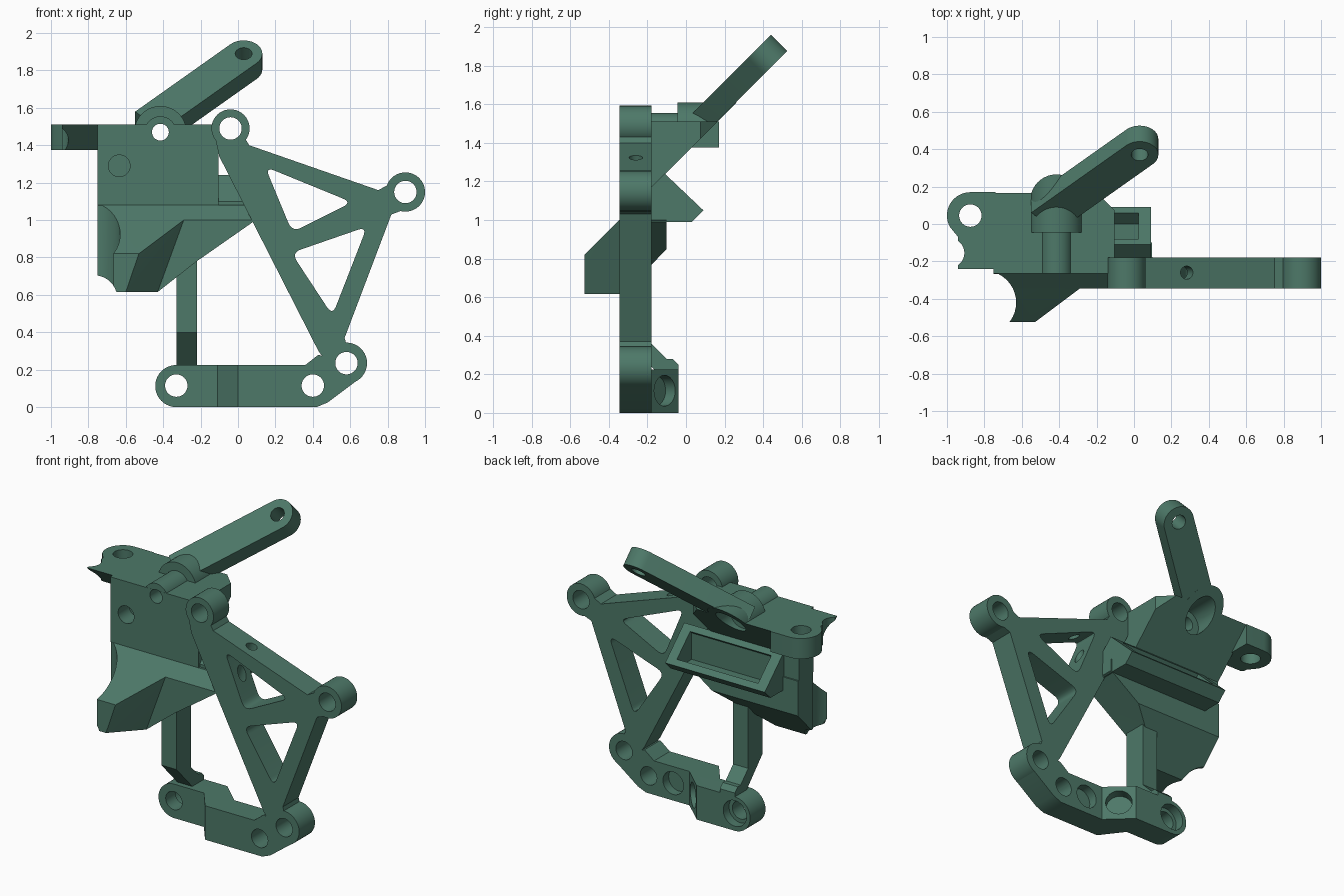
import bpy, bmesh, math
from mathutils import Matrix, Vector

if "Cube" in bpy.data.objects:
    bpy.data.objects.remove(bpy.data.objects["Cube"])

green = bpy.data.materials.new("dark_green")
green.diffuse_color = (0.075, 0.19, 0.14, 1)
green.use_nodes = True
green.node_tree.nodes["Principled BSDF"].inputs["Base Color"].default_value = green.diffuse_color


def finish(name, bm, mat=None):
    bmesh.ops.recalc_face_normals(bm, faces=bm.faces[:])
    me = bpy.data.meshes.new(name)
    bm.to_mesh(me)
    bm.free()
    if mat:
        me.transform(mat)
    me.materials.append(green)
    ob = bpy.data.objects.new(name, me)
    bpy.context.collection.objects.link(ob)
    return ob


def prism(name, pts, a, b, axis, mat=None):
    """Extrude a 2D outline from a to b along an axis."""
    place = {'x': lambda p, t: (t, p[0], p[1]),
             'y': lambda p, t: (p[0], t, p[1]),
             'z': lambda p, t: (p[0], p[1], t)}[axis]
    bm = bmesh.new()
    lo = [bm.verts.new(place(p, a)) for p in pts]
    hi = [bm.verts.new(place(p, b)) for p in pts]
    bm.faces.new(lo)
    bm.faces.new(hi)
    n = len(pts)
    for i in range(n):
        j = (i + 1) % n
        bm.faces.new((lo[i], lo[j], hi[j], hi[i]))
    return finish(name, bm, mat)


def cyl(name, c, r, a, b, axis='y', mat=None, n=40):
    pts = [(c[0] + r * math.cos(2 * math.pi * i / n),
            c[1] + r * math.sin(2 * math.pi * i / n)) for i in range(n)]
    return prism(name, pts, a, b, axis, mat)


def rod(name, p, q, r):
    p, q = Vector(p), Vector(q)
    m = Matrix.Translation(p) @ (q - p).to_track_quat('Z', 'Y').to_matrix().to_4x4()
    return cyl(name, (0, 0), r, 0, (q - p).length, 'z', m, 24)


def rounded(pts, d):
    """Round every corner of an outline."""
    out = []
    for i, p in enumerate(pts):
        p = Vector(p)
        a = p + (Vector(pts[i - 1]) - p).normalized() * d
        b = p + (Vector(pts[(i + 1) % len(pts)]) - p).normalized() * d
        for k in range(7):
            t = k / 6
            out.append(tuple(a * (1 - t) ** 2 + p * 2 * t * (1 - t) + b * t * t))
    return out


def boolean(ob, tools, op='DIFFERENCE'):
    bpy.context.view_layer.objects.active = ob
    for t in tools:
        m = ob.modifiers.new("bool", 'BOOLEAN')
        m.operation, m.solver, m.object = op, 'EXACT', t
        bpy.ops.object.modifier_apply(modifier=m.name)
    return ob


helpers = []


def helper(ob):
    ob.hide_render = True
    helpers.append(ob)
    return ob


F, B = -0.345, -0.18   # front and back of the flat frame

# Truss frame: outline, round bosses, triangular windows and bores
truss = prism("truss_frame", [(-0.12, 1.43), (-0.10, 1.34), (0.43, 0.30), (0.50, 0.2),
              (0.60, 0.26), (0.57, 0.37), (0.82, 1.03), (0.90, 1.06), (0.86, 1.22),
              (0.75, 1.16), (0.06, 1.40), (0.0, 1.50)], F, B, 'y')
bosses = [((-0.04, 1.49), 0.102), ((0.895, 1.15), 0.105), ((0.58, 0.235), 0.11)]
boolean(truss, [helper(cyl("boss", c, r, F, B)) for c, r in bosses], 'UNION')
cuts = [cyl("bore", c, 0.06, -0.5, 0) for c, r in bosses]
cuts += [prism("window", rounded(w, 0.055), -0.5, 0, 'y') for w in (
    [(0.145, 1.285), (0.61, 1.095), (0.29, 0.935)],
    [(0.285, 0.825), (0.69, 0.965), (0.505, 0.49)])]
cuts.append(rod("pin_hole", (0.31, -0.26, 1.40), (0.165, -0.26, 1.0), 0.035))
boolean(truss, [helper(c) for c in cuts])

# Cranked base bar with a round left end and a chamfered right end
base = prism("base_bar", [(0.42, F), (0, F), (-0.11, -0.2), (-0.33, -0.2), (-0.33, -0.04),
             (-0.05, -0.04), (0.10, B), (0.42, B)], 0, 0.225, 'z')
boolean(base, [helper(cyl("end", (-0.33, 0.1125), 0.1125, -0.2, -0.04)),
               helper(prism("heel", [(0.35, 0), (0.42, 0), (0.48, 0.025), (0.66, 0.16),
                                     (0.55, 0.24), (0.43, 0.28), (0.36, 0.225)], F, B, 'y'))], 'UNION')
boolean(base, [helper(c) for c in (
    cyl("bore", (-0.33, 0.115), 0.06, -0.5, 0.1),
    cyl("bore", (0.40, 0.115), 0.06, -0.5, 0.1),
    cyl("bore", (0.58, 0.235), 0.06, -0.5, 0.1),
    cyl("recess", (-0.33, 0.115), 0.085, -0.10, 0.1),
    cyl("recess", (0.22, 0.115), 0.075, -0.24, 0.1),
    rod("recess", (-0.02, -0.16, 0.115), (0.10, -0.03, 0.115), 0.08))])

# Strut from the base up to the duct
prism("strut", [(-0.33, 0.8), (-0.33, 0.40), (-0.16, 0.22), (-0.04, 0.22), (-0.04, 0.25),
                (-0.07, 0.28), (-0.10, 0.28), (B, 0.36), (B, 0.86)], -0.33, -0.22, 'x')

# Shared cutters: left hollow, lower left corner, bevelled back, bores
hollow = helper(cyl("hollow", (-0.8, -0.42), 0.17, 0.3, 1.079, 'z'))
corner = helper(cyl("corner", (-0.77, 0.58), 0.125, -1, 0.5))
back = helper(prism("back_slope", [(-0.5, 0.845), (0.6, 1.945), (0.9, 0.8)], -2, 1, 'x'))
pivot = helper(cyl("pivot_bore", (-0.415, 1.47), 0.045, -0.6, 0.5))
counter = helper(cyl("pivot_recess", (-0.415, 1.47), 0.09, 0.0, 0.6))

# Lower duct body
body = prism("duct_body", [(-0.265, 1.08), (F, 1.0), (F, 0.615), (-0.325, 0.615),
                           (-0.1, 0.85), (-0.1, 1.08)], -0.75, 0.1, 'x')
side = helper(prism("side_outline", [(-0.8, 1.2), (0.095, 1.2), (0.095, 1.0), (-0.22, 0.78),
                                     (-0.43, 0.615), (-0.43, 0.5), (-0.8, 0.5)], -1, 1, 'y'))
boolean(body, [side], 'INTERSECT')
boolean(body, [hollow, corner])

# Nozzle reaching forward
bm = bmesh.new()
for p in [(-0.75, -0.525, 0.82), (-0.53, -0.525, 0.82), (-0.60, -0.525, 0.615),
          (-0.75, -0.525, 0.615), (-0.29, F, 1.0), (-0.43, F, 0.615), (-0.75, F, 1.0),
          (-0.75, -0.3, 1.044), (-0.29, -0.3, 1.0), (-0.43, -0.33, 0.615), (-0.75, -0.33, 0.615)]:
    bm.verts.new(p)
bmesh.ops.convex_hull(bm, input=bm.verts[:])
nozzle = finish("nozzle", bm)
boolean(nozzle, [hollow, corner])

# Rear air inlet with a sloping open mouth
inlet = prism("rear_inlet", [(-0.25, 0.99), (0.03, 0.99), (0.09, 1.05), (-0.11, 1.24),
                             (-0.18, 1.17), (-0.25, 1.1)], -0.64, 0.09, 'x')
boolean(inlet, [helper(prism("mouth", [(-0.06, 1.23), (0.08, 1.10), (0.0, 1.02),
                                       (-0.095, 1.02), (-0.095, 1.195)], -0.57, 0.025, 'x'))])

# Main block with sloping back
block = prism("main_block", [(-0.265, 1.08), (-0.265, 1.51), (0.165, 1.51), (-0.11, 1.235),
                             (-0.11, 1.08)], -0.75, -0.105, 'x')
boolean(block, [pivot, counter,
                helper(cyl("screw_hole", (-0.635, 1.29), 0.058, -0.4, -0.15)),
                helper(prism("chamfer", [(-0.21, 0.18), (-0.1, 0.07), (0, 0.3)], 1, 1.6, 'z'))])

# Side ear with an upright bore
ear = prism("side_ear", [(-0.24, 1.51), (0.17, 1.51), (0.17, 1.375), (-0.105, 1.375)], -1.0, -0.74, 'x')
outline = [(-0.875 + 0.125 * math.cos(a), 0.045 + 0.125 * math.sin(a))
           for a in (math.radians(90 + i * 7) for i in range(18))]
outline += [(-0.94, -0.07), (-0.94, -0.3), (-0.7, -0.3), (-0.7, 0.17)]
boolean(ear, [helper(prism("ear_outline", outline, 1.2, 1.7, 'z'))], 'INTERSECT')
boolean(ear, [helper(cyl("ear_bore", (-0.875, 0.045), 0.06, 1.2, 1.7, 'z')),
              helper(cyl("ear_scoop", (-0.985, -0.155), 0.078, 1.2, 1.7, 'z'))])

# Pivot tube and its wider collar on top of the block
tube = cyl("pivot_tube", (-0.415, 1.47), 0.085, -0.264, 0.0)
boolean(tube, [pivot])
collar = cyl("pivot_collar", (-0.415, 1.47), 0.14, -0.045, 0.35)
boolean(collar, [back, pivot, counter])

# Inclined arm lying in the plane of the sloping back
s = math.sqrt(0.5)
tilt = Matrix(((1, 0, 0, 0.03), (0, s, -s, 0.455), (0, s, s, 1.805), (0, 0, 0, 1)))
h, L = 0.1 * s, 0.72 * s
arm = prism("inclined_arm", [(-h, h), (h, -h), (h - L, -h - L), (-h - L, h - L)], 0, 0.12, 'z', tilt)
boolean(arm, [helper(cyl("arm_end", (0, 0), 0.1, 0, 0.12, 'z', tilt))], 'UNION')
boolean(arm, [helper(cyl("arm_bore", (0, 0), 0.045, -0.1, 0.3, 'z', tilt)), pivot, counter])

# Remove helpers, then smooth the round surfaces
for ob in helpers:
    bpy.data.objects.remove(ob)
bpy.ops.object.select_all(action='DESELECT')
for ob in bpy.context.scene.objects:
    ob.select_set(True)
bpy.context.view_layer.objects.active = block
bpy.ops.object.shade_smooth_by_angle(angle=math.radians(30))
